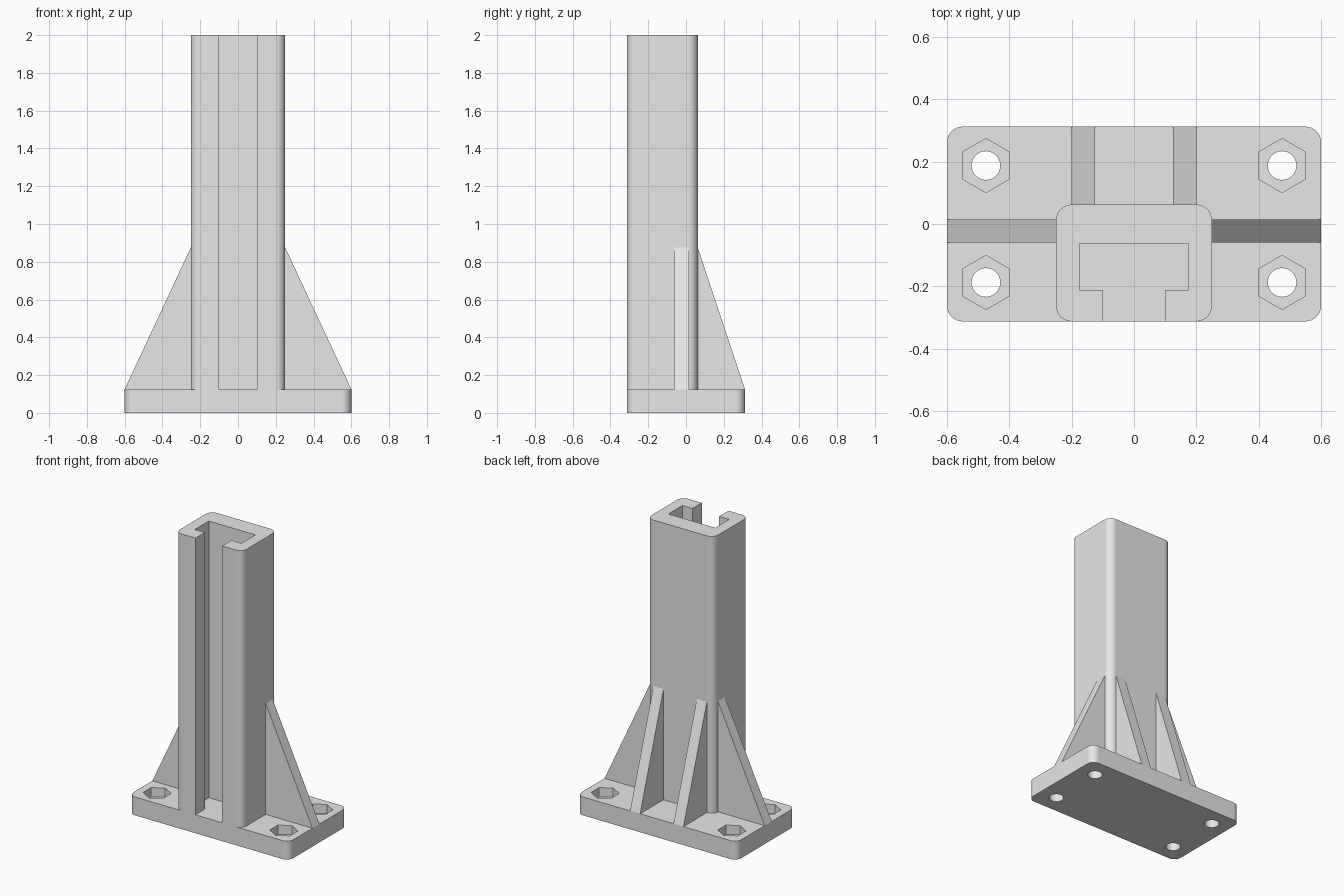
import bpy, bmesh
from math import sin, cos, pi, radians
from mathutils import Matrix

if "Cube" in bpy.data.objects:
    bpy.data.objects.remove(bpy.data.objects["Cube"])

grey = bpy.data.materials.new("plain grey")
grey.use_nodes = True
grey.diffuse_color = (0.8, 0.8, 0.8, 1)
grey.node_tree.nodes["Principled BSDF"].inputs["Base Color"].default_value = (0.8, 0.8, 0.8, 1)

PLATE_TOP, HEIGHT = 0.125, 2.0
HALF_X, HALF_Y = 0.6, 0.3125       # plate half sizes
POST_X, POST_BACK = 0.25, 0.0625   # post half width and rear face
RIB_TOP, RIB_WIDE = 0.875, 0.075
FILLET = 0.05


def arc(cx, cy, r, start, sweep, steps):
    """Points of a circular arc, angles in quarter turns."""
    return [(cx + r * cos((start + sweep * i / steps) * pi / 2),
             cy + r * sin((start + sweep * i / steps) * pi / 2)) for i in range(steps + 1)]


def prism(name, outline, low, high, matrix=Matrix()):
    """Extrude a closed 2D outline along z, then place it with a matrix."""
    bm = bmesh.new()
    face = bm.faces.new([bm.verts.new((x, y, low)) for x, y in outline])
    top = bmesh.ops.extrude_face_region(bm, geom=[face])["geom"]
    verts = [v for v in top if isinstance(v, bmesh.types.BMVert)]
    bmesh.ops.translate(bm, verts=verts, vec=(0, 0, high - low))
    bm.transform(matrix)
    bmesh.ops.recalc_face_normals(bm, faces=bm.faces)
    mesh = bpy.data.meshes.new(name)
    bm.to_mesh(mesh)
    bm.free()
    mesh.materials.append(grey)
    obj = bpy.data.objects.new(name, mesh)
    bpy.context.collection.objects.link(obj)
    return obj


def activate(obj):
    bpy.ops.object.select_all(action="DESELECT")
    obj.select_set(True)
    bpy.context.view_layer.objects.active = obj


def cut(target, cutter):
    activate(target)
    mod = target.modifiers.new("cut", "BOOLEAN")
    mod.operation, mod.solver, mod.object = "DIFFERENCE", "EXACT", cutter
    bpy.ops.object.modifier_apply(modifier=mod.name)
    bpy.data.objects.remove(cutter)


# Base plate with rounded corners
outline = []
for quarter, (sx, sy) in enumerate([(1, 1), (-1, 1), (-1, -1), (1, -1)]):
    outline += arc(sx * (HALF_X - FILLET), sy * (HALF_Y - FILLET), FILLET, quarter, 1, 8)
plate = prism("base_plate", outline, 0, PLATE_TOP)

# Bolt holes with hexagonal nut pockets
for x in (-0.475, 0.475):
    for y in (-0.1875, 0.1875):
        cut(plate, prism("hole_cutter", arc(x, y, 0.046, 0, 4, 32)[:-1], -0.1, 0.3))
        cut(plate, prism("nut_cutter", arc(x, y, 0.0866, 1, 4, 6)[:-1], 0.0625, 0.3))

# Post with a T-shaped channel open to the front: right half, then its mirror
half = [(0.175, -0.0625), (0.175, -0.2125), (0.1, -0.2125), (0.1, -HALF_Y)]
half += arc(POST_X - FILLET, FILLET - HALF_Y, FILLET, 3, 1, 8)
half += arc(POST_X - FILLET, POST_BACK - FILLET, FILLET, 0, 1, 8)
post = prism("slotted_post", half + [(-x, y) for x, y in reversed(half)], PLATE_TOP, HEIGHT)


def rib(name, face, end, low, high, matrix):
    """Triangular brace, its root sunk a little into the post wall."""
    root = face - 0.03
    profile = [(root, PLATE_TOP), (end, PLATE_TOP), (face, RIB_TOP), (root, RIB_TOP)]
    return prism(name, profile, low, high, matrix)


# Axis maps: profile runs along x or y, height along z
along_x = Matrix(((1, 0, 0, 0), (0, 0, 1, 0), (0, 1, 0, 0), (0, 0, 0, 1)))
along_y = Matrix(((0, 0, 1, 0), (1, 0, 0, 0), (0, 1, 0, 0), (0, 0, 0, 1)))
parts = [plate, post]
for side, s in (("left", 1), ("right", -1)):
    flip = Matrix.Diagonal((s, 1, 1, 1))
    parts.append(rib(side + "_side_rib", POST_X, HALF_X, -0.06, -0.06 + RIB_WIDE, flip @ along_x))
    parts.append(rib(side + "_back_rib", POST_BACK, HALF_Y, 0.125, 0.125 + RIB_WIDE, flip @ along_y))

# Smooth fillets, crisp edges
for obj in parts:
    activate(obj)
    bpy.ops.object.shade_smooth_by_angle(angle=radians(30))
    obj.modifiers.new("even_shading", "WEIGHTED_NORMAL").keep_sharp = True
